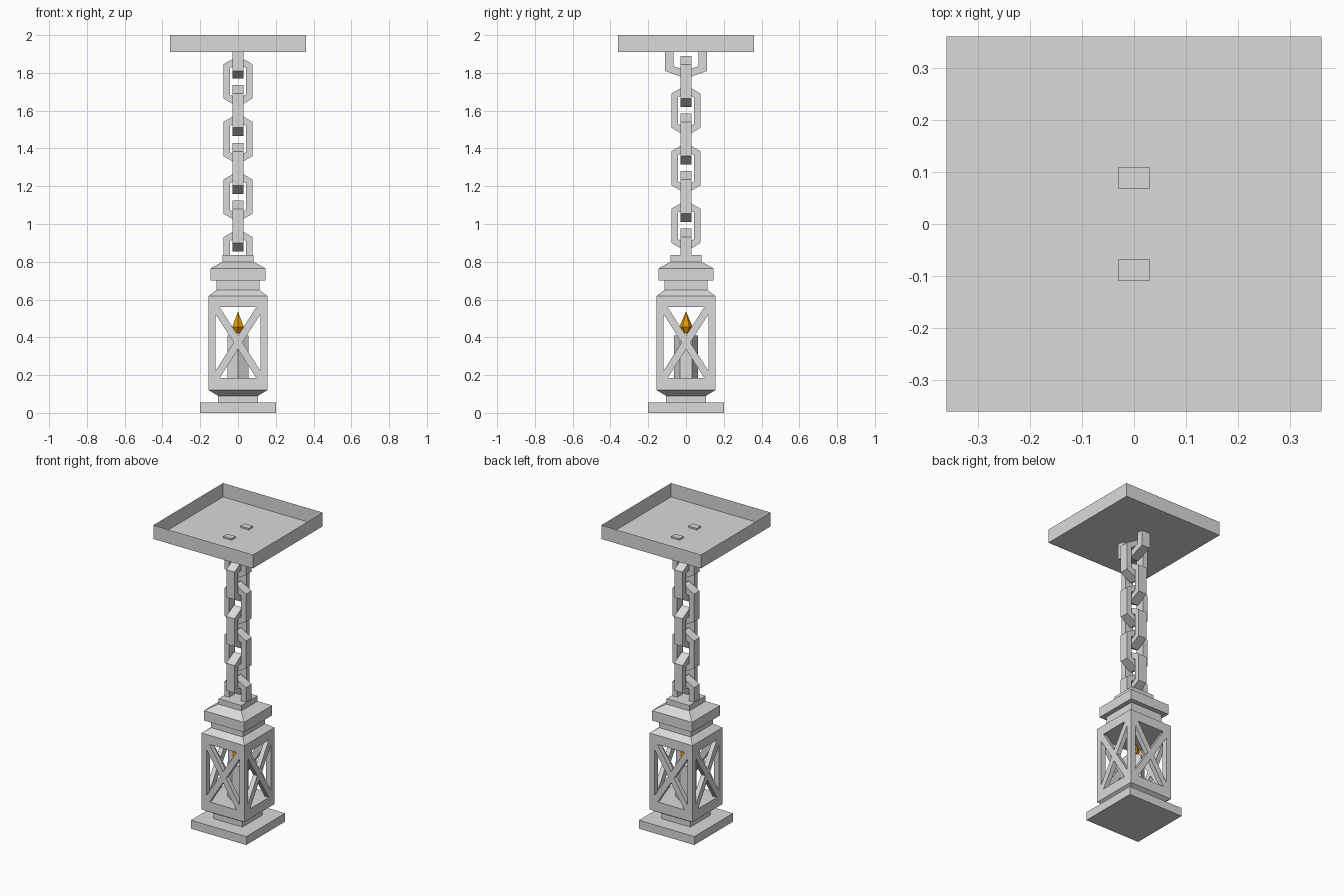
import bpy, bmesh, math
from mathutils import Matrix

cube = bpy.data.objects.get("Cube")
if cube:
    bpy.data.objects.remove(cube, do_unlink=True)


def make_material(name, rgb):
    mat = bpy.data.materials.new(name)
    mat.use_nodes = True
    color = (*rgb, 1)
    mat.diffuse_color = color
    mat.node_tree.nodes["Principled BSDF"].inputs["Base Color"].default_value = color
    return mat


STONE = make_material("pale_grey", (0.7, 0.7, 0.7))
FIRE = make_material("flame_orange", (0.87, 0.35, 0.003))


def finish(name, bm, mat=STONE, fix_normals=True):
    if fix_normals:
        bmesh.ops.recalc_face_normals(bm, faces=bm.faces)
    mesh = bpy.data.meshes.new(name)
    bm.to_mesh(mesh)
    bm.free()
    mesh.materials.append(mat)
    obj = bpy.data.objects.new(name, mesh)
    bpy.context.collection.objects.link(obj)
    return obj


def turned(name, profile, sides=4, mat=STONE, phase=0.0, cap_top=True):
    """Stack of regular rings (radius, z); a four-sided radius is a half width."""
    bm = bmesh.new()
    scale = math.sqrt(2) if sides == 4 else 1
    rings = []
    for r, z in profile:
        angles = [phase + math.tau * i / sides for i in range(sides)]
        rings.append([bm.verts.new((r * scale * math.cos(a), r * scale * math.sin(a), z))
                      for a in angles])
    for low, high in zip(rings, rings[1:]):
        for i in range(sides):
            j = (i + 1) % sides
            bm.faces.new((low[i], low[j], high[j], high[i]))
    bm.faces.new(rings[0][::-1])
    if cap_top:
        bm.faces.new(rings[-1])
    return finish(name, bm, mat, cap_top)


def band(name, outer, inner, closed, along_y, half_depth=0.03):
    """Flat bar following a path, with a rectangular section."""
    bm = bmesh.new()

    def vert(p, d):
        return bm.verts.new((d, p[0], p[1]) if along_y else (p[0], d, p[1]))

    sections = [[vert(o, -half_depth), vert(o, half_depth),
                 vert(i, half_depth), vert(i, -half_depth)]
                for o, i in zip(outer, inner)]
    pairs = list(zip(sections, sections[1:]))
    if closed:
        pairs.append((sections[-1], sections[0]))
    else:
        bm.faces.new(sections[0])
        bm.faces.new(sections[-1])
    for a, b in pairs:
        for k in range(4):
            m = (k + 1) % 4
            bm.faces.new((a[k], a[m], b[m], b[k]))
    return finish(name, bm)


def hexagon(half_width, half_height, shoulder, z):
    w, h, s = half_width, half_height, shoulder
    return [(0, z + h), (w, z + s), (w, z - s), (0, z - h), (-w, z - s), (-w, z + s)]


def arch(half_width, end, shoulder, tip):
    w = half_width
    return [(-w, end), (-w, shoulder), (0, tip), (w, shoulder), (w, end)]


SQ = math.pi / 4

# Ceiling plate, an open tray
turned("ceiling_plate", [(0.36, 1.91), (0.36, 2.0)], phase=SQ, cap_top=False)

# Chain: top hook, alternating links, bottom shackle
band("ceiling_hook", arch(0.11, 1.92, 1.81, 1.77), arch(0.067, 1.92, 1.836, 1.812), False, True)
STEP = 0.305
for n in range(3):
    for label, z, along_y in (("front", 1.755, False), ("side", 1.6, True)):
        center = z - n * STEP
        band(f"chain_link_{label}_{n + 1}", hexagon(0.078, 0.135, 0.09, center),
             hexagon(0.043, 0.093, 0.07, center), True, along_y)
band("lantern_shackle", arch(0.078, 0.82, 0.93, 0.975), arch(0.043, 0.82, 0.91, 0.933), False, False)

# Lantern roof and the upper frame block
turned("lantern_roof", [(0.155, 0.56), (0.155, 0.62), (0.115, 0.65), (0.115, 0.7), (0.145, 0.7),
                        (0.145, 0.765), (0.083, 0.8), (0.083, 0.835)], phase=SQ)

# Lantern foot and the lower frame block
turned("lantern_base", [(0.2, 0), (0.2, 0.055), (0.105, 0.055), (0.105, 0.09),
                        (0.155, 0.12), (0.155, 0.185)], phase=SQ)

# Corner posts
for sx in (-1, 1):
    for sy in (-1, 1):
        bm = bmesh.new()
        bmesh.ops.create_cube(bm, size=1)
        bmesh.ops.scale(bm, vec=(0.035, 0.035, 0.375), verts=bm.verts)
        bmesh.ops.translate(bm, vec=(sx * 0.1375, sy * 0.1375, 0.3725), verts=bm.verts)
        finish(f"corner_post_{'left' if sx > 0 else 'right'}_{'back' if sy > 0 else 'front'}", bm)

# Crossed window braces on all four sides
W, H, A = 0.12, 0.1875, 0.023
B = A * H / W
cross = []
for s in (1, -1):
    cross += [(s * W, s * (H - B)), (s * W, s * H), (s * (W - A), s * H), (0, s * B),
              (-s * (W - A), s * H), (-s * W, s * H), (-s * W, s * (H - B)), (-s * A, 0),]
for k, side in enumerate(("front", "left", "back", "right")):
    bm = bmesh.new()
    face = bm.faces.new([bm.verts.new((x, -0.155, 0.3725 + z)) for x, z in cross])
    extruded = bmesh.ops.extrude_face_region(bm, geom=[face], use_keep_orig=True)
    moved = [v for v in extruded["geom"] if isinstance(v, bmesh.types.BMVert)]
    bmesh.ops.translate(bm, vec=(0, 0.03, 0), verts=moved)
    bmesh.ops.rotate(bm, cent=(0, 0, 0), matrix=Matrix.Rotation(k * math.pi / 2, 3, "Z"), verts=bm.verts)
    finish(f"window_brace_{side}", bm)

# Candle and flame
turned("candle", [(0.063, 0.185), (0.063, 0.41)], 6, STONE, math.pi / 6)
turned("flame", [(0.012, 0.42), (0.035, 0.455), (0.001, 0.535)], 6, FIRE, math.pi / 6)
